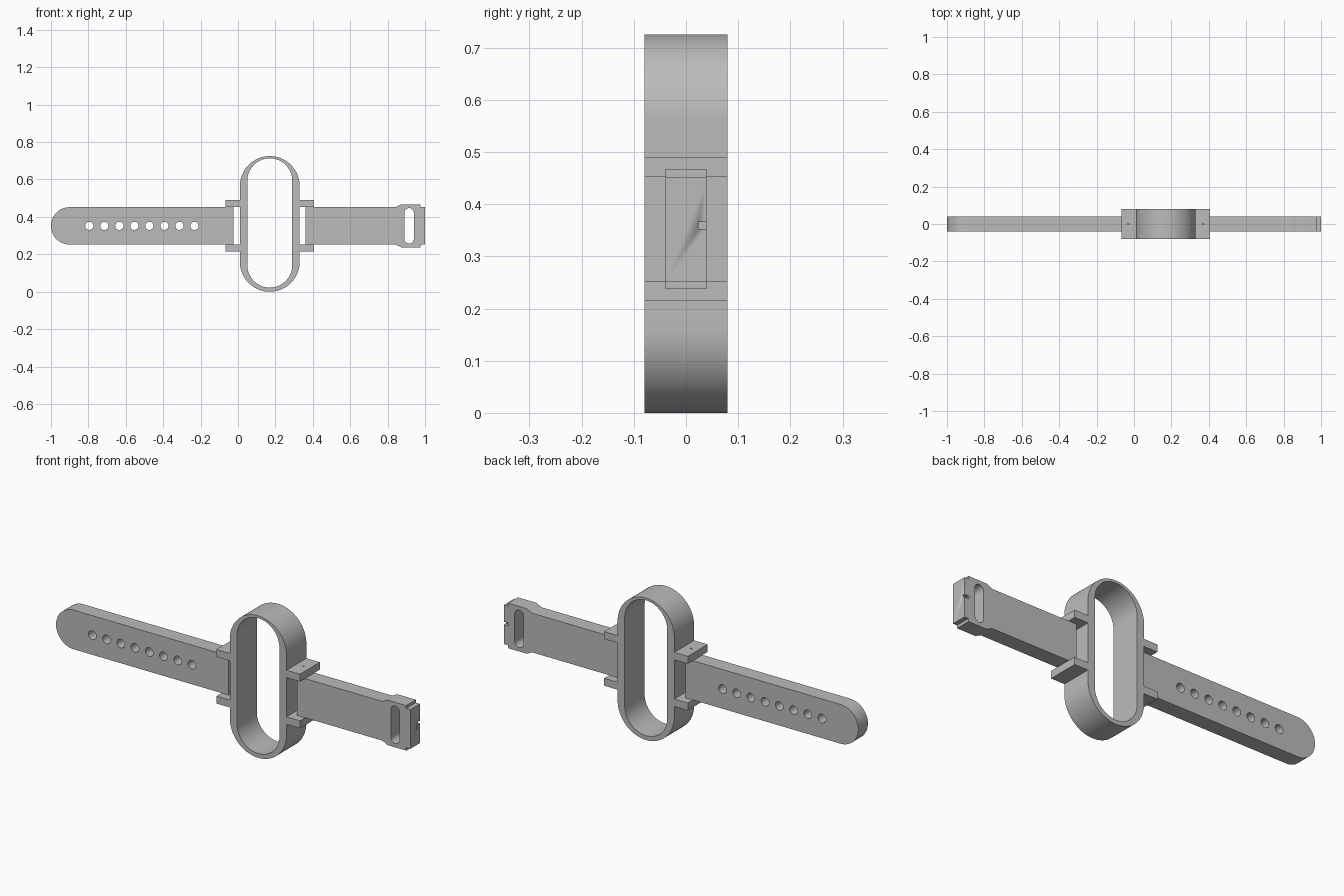
import bpy, bmesh
from math import pi, sin, cos
from mathutils import Matrix

if "Cube" in bpy.data.objects:
    bpy.data.objects.remove(bpy.data.objects["Cube"])

grey = bpy.data.materials.new("plain grey")
grey.use_nodes = True
grey.diffuse_color = (0.5, 0.5, 0.5, 1)
grey.node_tree.nodes["Principled BSDF"].inputs["Base Color"].default_value = (0.5, 0.5, 0.5, 1)

MID = 0.352      # height of the strap centre line
CASE_X = 0.17    # centre of the case
FRONT = Matrix.Rotation(pi / 2, 4, "X")   # drawn outline stands upright, facing front


def arc(cx, cy, r, start, end, n=24):
    return [(cx + r * cos(start + (end - start) * i / n),
             cy + r * sin(start + (end - start) * i / n)) for i in range(n + 1)]


def stadium(cx, low, high, r, n=24):
    return arc(cx, high - r, r, 0, pi, n) + arc(cx, low + r, r, pi, 2 * pi, n)


def circle(cx, cy, r, n=24):
    return arc(cx, cy, r, 0, 2 * pi, n)[:-1]


def plate(name, loops, half, matrix):
    """Extrude an outline (first loop) with holes (other loops)."""
    curve = bpy.data.curves.new(name + "_outline", "CURVE")
    curve.dimensions = "2D"
    curve.fill_mode = "BOTH"
    curve.extrude = half
    for pts in loops:
        s = curve.splines.new("POLY")
        s.points.add(len(pts) - 1)
        for p, (x, y) in zip(s.points, pts):
            p.co = (x, y, 0, 1)
        s.use_cyclic_u = True
    temp = bpy.data.objects.new(name + "_outline", curve)
    bpy.context.collection.objects.link(temp)
    deps = bpy.context.evaluated_depsgraph_get()
    mesh = bpy.data.meshes.new_from_object(temp.evaluated_get(deps))
    bpy.data.objects.remove(temp)
    bm = bmesh.new()
    bm.from_mesh(mesh)
    bmesh.ops.remove_doubles(bm, verts=bm.verts, dist=1e-5)
    bmesh.ops.recalc_face_normals(bm, faces=bm.faces)
    bm.to_mesh(mesh)
    bm.free()
    mesh.transform(matrix)
    mesh.name = name
    mesh.materials.clear()
    mesh.materials.append(grey)
    ob = bpy.data.objects.new(name, mesh)
    bpy.context.collection.objects.link(ob)
    bpy.ops.object.select_all(action="DESELECT")
    ob.select_set(True)
    bpy.context.view_layer.objects.active = ob
    bpy.ops.object.shade_smooth_by_angle(angle=pi / 6)
    return ob


# Case: a deep oval ring
plate("case_ring", [stadium(CASE_X, 0, 0.725, 0.16, 48),
                    stadium(CASE_X, 0.022, 0.713, 0.12, 48)], 0.08, FRONT)

# Lugs: four drilled plates on the sides of the case
for side, s in (("right", -1), ("left", 1)):
    inner, outer = CASE_X + s * 0.14, CASE_X + s * 0.236
    outline = [(inner, -0.08), (outer, -0.08), (outer, 0.08), (inner, 0.08)]
    hole = circle(CASE_X + s * 0.2, 0, 0.004, 12)
    for level, z in (("upper", MID + 0.119), ("lower", MID - 0.119)):
        plate(f"{level}_{side}_lug", [outline, hole], 0.019,
              Matrix.Translation((0, 0, z)))

# Long strap: rounded tip and a row of holes
tip = arc(-0.9, MID, 0.1, pi / 2, 3 * pi / 2, 32)
holes = [circle(-0.795 + 0.0803 * i, MID, 0.022) for i in range(8)]
plate("long_strap", [tip + [(-0.025, MID - 0.1), (-0.025, MID + 0.1)]] + holes,
      0.039, FRONT)

# Short strap: flared buckle end with a slot
upper = [(0.36, 0.1), (0.837, 0.1)]
for i in range(1, 9):
    t = i / 8
    upper.append((0.837 + 0.04 * t, 0.1 + 0.015 * t * t * (3 - 2 * t)))
upper += [(0.977, 0.115), (0.977, 0.1), (1.0, 0.1)]
outline = [(x, MID + z) for x, z in upper] + [(x, MID - z) for x, z in reversed(upper)]
short = plate("short_strap", [outline, stadium(0.915, MID - 0.095, MID + 0.095, 0.025)],
              0.039, FRONT)

# Small notch in the back edge of the buckle end
notch = plate("notch_cutter", [[(0.975, 0.352), (1.02, 0.352), (1.02, 0.366), (0.975, 0.366)]],
              0.0125, Matrix.Translation((0, 0.0365, 0)) @ FRONT)
notch.hide_render = True
cut = short.modifiers.new("notch", "BOOLEAN")
cut.operation = "DIFFERENCE"
cut.solver = "EXACT"
cut.object = notch
bpy.context.view_layer.objects.active = short
bpy.ops.object.modifier_apply(modifier=cut.name)
bpy.data.objects.remove(notch)
